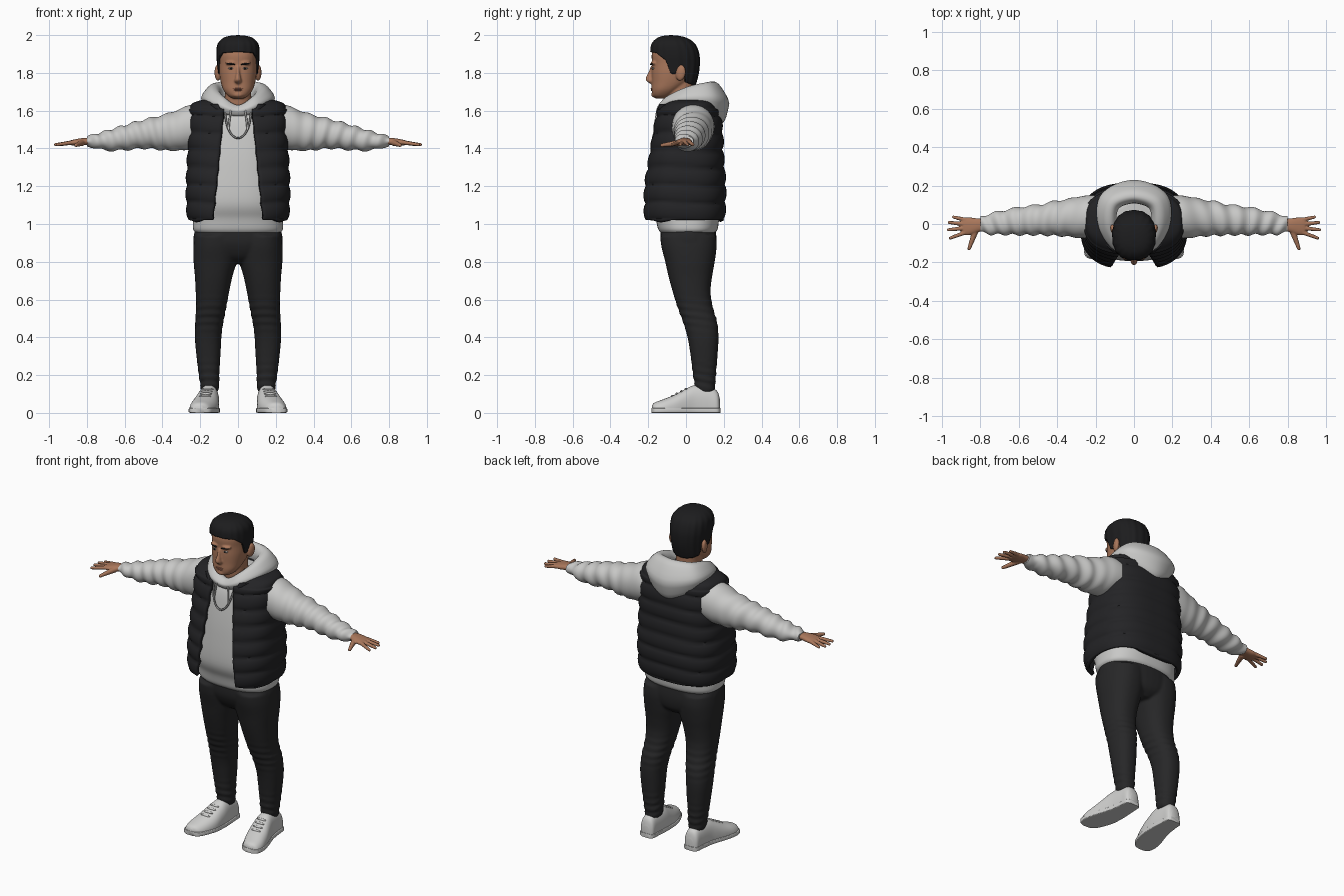
import bpy, bmesh
from math import sin, cos, pi, asin, copysign, radians
from mathutils import Vector, Matrix, Euler

if "Cube" in bpy.data.objects:
    bpy.data.objects.remove(bpy.data.objects["Cube"])


def material(name, r, g, b):
    m = bpy.data.materials.new(name)
    m.use_nodes = True
    m.diffuse_color = (r, g, b, 1)
    m.node_tree.nodes["Principled BSDF"].inputs["Base Color"].default_value = (r, g, b, 1)
    return m


SKIN = material("tan skin", .40, .185, .105)
LIPS = material("lip", .30, .12, .08)
HAIR = material("black hair", .012, .012, .013)
VEST = material("vest black", .017, .017, .019)
DENIM = material("trouser charcoal", .020, .020, .021)
FLEECE = material("light grey fleece", .58, .58, .57)
SHOE = material("off white leather", .62, .62, .61)
METAL = material("chain grey", .22, .22, .22)
EYE = material("eye white", .45, .40, .37)


def catmull(rows, p):
    i = min(int(p), len(rows) - 2)
    f = p - i
    quad = zip(rows[max(i - 1, 0)], rows[i], rows[i + 1], rows[min(i + 2, len(rows) - 1)])
    return [b + .5 * f * (c - a + f * (2 * a - 5 * b + 4 * c - d + f * (3 * (b - c) + d - a)))
            for a, b, c, d in quad]


def sym(rows):
    return [(z, -r, r, f, b) for z, r, f, b in rows]


def skin_grid(bm, grid, wrap):
    n = len(grid[0])
    for lo, hi in zip(grid, grid[1:]):
        for i in range(n if wrap else n - 1):
            k = (i + 1) % n
            bm.faces.new((lo[i], lo[k], hi[k], hi[i]))


def tube(bm, rows, axis="z", n=2.3, seg=40, steps=6, bump=None, gap=None, start=None, floor=None):
    """Loft rounded sections; a row is (position, low a, high a, low b, high b)."""
    total, grid = len(rows) - 1, []
    for j in range(total * steps + 1):
        f, ring = j / (total * steps), []
        for i in range(seg + 1 if gap else seg):
            ang = 2 * pi * i / seg
            if gap:
                t, _, r, _, _ = catmull(rows, f * total)
                d = asin(min(.95, (gap(t) / r) ** (n / 2)))
                ang = d - pi / 2 + (2 * pi - 2 * d) * i / seg
            s0 = start(sin(ang)) if start else 0
            t, a0, a1, b0, b1 = catmull(rows, s0 + (total - s0) * f)
            e = bump(t, ang) if bump else 0
            c, s = cos(ang), sin(ang)
            a = (a0 + a1) / 2 + ((a1 - a0) / 2 + e) * copysign(abs(c) ** (2 / n), c)
            b = (b0 + b1) / 2 + ((b1 - b0) / 2 + e) * copysign(abs(s) ** (2 / n), s)
            if floor is not None:
                b = max(b, floor)
            ring.append(bm.verts.new({"x": (t, a, b), "y": (a, t, b), "z": (a, b, t)}[axis]))
        grid.append(ring)
    skin_grid(bm, grid, not gap)
    if not gap and not start:
        bm.faces.new(grid[0])
        bm.faces.new(grid[-1])


def ball(bm, loc, size, rot=(0, 0, 0)):
    m = Matrix.LocRotScale(Vector(loc), Euler(rot), Vector(size))
    bmesh.ops.create_uvsphere(bm, u_segments=20, v_segments=12, radius=1, matrix=m)


def rod(bm, p, q, r0, r1):
    p, q = Vector(p), Vector(q)
    d = q - p
    m = Matrix.Translation((p + q) / 2) @ d.to_track_quat("Z", "Y").to_matrix().to_4x4()
    bmesh.ops.create_cone(bm, cap_ends=True, segments=14, radius1=r0, radius2=r1, depth=d.length, matrix=m)
    ball(bm, p, (r0,) * 3)
    ball(bm, q, (r1,) * 3)


def finish(bm, name, mat, mirror=False, voxel=0, thick=0, angle=60):
    bmesh.ops.remove_doubles(bm, verts=bm.verts, dist=.0002)
    if not thick:
        bmesh.ops.recalc_face_normals(bm, faces=bm.faces)
    me = bpy.data.meshes.new(name)
    bm.to_mesh(me)
    bm.free()
    ob = bpy.data.objects.new(name, me)
    bpy.context.collection.objects.link(ob)
    me.materials.append(mat)
    bpy.ops.object.select_all(action="DESELECT")
    ob.select_set(True)
    bpy.context.view_layer.objects.active = ob
    bpy.ops.object.shade_smooth_by_angle(angle=radians(angle))
    if mirror:
        ob.modifiers.new("mirror", "MIRROR").use_mirror_merge = False
    if thick:
        mod = ob.modifiers.new("thickness", "SOLIDIFY")
        mod.thickness, mod.offset = thick, -1
    if voxel:
        mod = ob.modifiers.new("blend", "REMESH")
        mod.mode, mod.voxel_size, mod.use_smooth_shade = "VOXEL", voxel, True
        mod = ob.modifiers.new("soften", "SMOOTH")
        mod.factor, mod.iterations = .5, 3


def cord(name, pts, r, mat):
    cu = bpy.data.curves.new(name, "CURVE")
    cu.dimensions, cu.bevel_depth, cu.bevel_resolution = "3D", r, 2
    sp = cu.splines.new("NURBS")
    sp.points.add(len(pts) - 1)
    for pt, co in zip(sp.points, pts):
        pt.co = (*co, 1)
    sp.use_endpoint_u = True
    cu.materials.append(mat)
    bpy.context.collection.objects.link(bpy.data.objects.new(name, cu))


# Trousers: mirrored legs blended with the hips
def leg_folds(z, a):
    low = max(0, 1 - abs(z - .18) / .12) + max(0, 1 - abs(z - .52) / .12)
    return .004 * low * sin(z * 150 + 2 * sin(a))


bm = bmesh.new()
tube(bm, [(.11, .105, .195, .055, .15), (.15, .10, .20, .045, .155), (.22, .098, .21, .035, .16),
          (.32, .092, .222, .022, .168), (.40, .088, .228, .008, .172), (.48, .078, .226, -.015, .165),
          (.56, .062, .222, -.045, .142), (.64, .047, .224, -.07, .13), (.72, .03, .228, -.092, .138),
          (.80, .008, .235, -.11, .152), (.88, 0, .236, -.13, .162), (.94, 0, .23, -.136, .158)], bump=leg_folds)
tube(bm, sym([(.79, .05, -.05, .11), (.83, .17, -.1, .15), (.9, .234, -.133, .163), (.98, .225, -.135, .155)]))
finish(bm, "trousers", DENIM, mirror=True, voxel=.008)

# Shoes: upper, sole and laces
last = [(.18, .125, .175, .07), (.165, .108, .195, .115), (.12, .105, .2, .14), (.05, .1, .21, .147),
        (0, .1, .225, .128), (-.06, .105, .245, .096), (-.12, .125, .257, .072),
        (-.165, .15, .25, .055), (-.18, .18, .225, .04)]
bm = bmesh.new()
tube(bm, [(y, a, b, -.045, h) for y, a, b, h in last], "y", 2.4, floor=.004)
finish(bm, "shoe_uppers", SHOE, mirror=True)
bm = bmesh.new()
tube(bm, [(y * 1.01, a - .004, b + .004, 0, .026) for y, a, b, h in last], "y", 8)
finish(bm, "shoe_soles", SHOE, mirror=True, angle=40)
bm = bmesh.new()
for k in range(4):
    ball(bm, (.162 + k * .004, -k * .024, .126 - k * .0125), (.032, .007, .007), (-.5, 0, 0))
finish(bm, "shoe_laces", SHOE, mirror=True)


# Hooded top: body, sleeves and hood
def sleeve_folds(x, a):
    return .0055 * min(1, max(0, (x - .25) * 6)) * sin(x * 75 + 2.2 * sin(a + x * 6))


bm = bmesh.new()
tube(bm, sym([(.955, .225, -.135, .155), (.975, .238, -.148, .168), (1.03, .238, -.162, .175),
              (1.12, .243, -.192, .18), (1.3, .238, -.183, .175), (1.45, .232, -.163, .17),
              (1.55, .215, -.14, .16), (1.62, .17, -.10, .14), (1.66, .12, -.07, .12)]),
     n=2.5, seg=64)
finish(bm, "hoodie_body", FLEECE)
bm = bmesh.new()
tube(bm, [(.18, -.06, .15, 1.42, 1.615), (.25, -.075, .148, 1.395, 1.63), (.35, -.065, .13, 1.388, 1.592),
          (.43, -.06, .115, 1.395, 1.57), (.5, -.057, .1, 1.4, 1.552), (.58, -.057, .09, 1.393, 1.53),
          (.66, -.055, .075, 1.388, 1.505), (.72, -.055, .062, 1.393, 1.487), (.75, -.053, .055, 1.402, 1.478),
          (.785, -.045, .04, 1.41, 1.467), (.8, -.042, .035, 1.414, 1.463)], "x", 2.1, steps=8,
     bump=sleeve_folds)
finish(bm, "sleeves", FLEECE, mirror=True)

keys = [(-.085, -.105, 1.63, .035, .045), (0, -.125, 1.60, .03, .03), (.085, -.105, 1.63, .035, .045),
        (.14, 0, 1.665, .045, .06), (.125, .12, 1.665, .055, .085), (0, .172, 1.64, .055, .115),
        (-.125, .12, 1.665, .055, .085)]
bm, grid = bmesh.new(), []
for i in range(64):
    k = i / 8
    side = 1 if k <= 4 else -1
    x, y, z, th, h = catmull(keys, 1 + (k if k <= 4 else 8 - k))
    x *= side
    out = Vector((x, y - .03, 0)).normalized()
    ring = []
    for j in range(28):
        v = 2 * pi * j / 28
        fold = 1 + .05 * sin(5 * v + 1)
        off = th * cos(v) * fold - .25 * h * max(0, sin(v))
        ring.append(bm.verts.new(Vector((x, y, z + h * sin(v))) + out * off))
    grid.append(ring)
skin_grid(bm, grid + grid[:1], True)
finish(bm, "hood", FLEECE)

# Drawstrings and chain
for s, side in ((1, "left"), (-1, "right")):
    cord(side + "_drawstring", [(s * .035, -.15, 1.61), (s * .045, -.16, 1.57), (s * .05, -.166, 1.5)],
         .005, FLEECE)
cord("neck_chain", [(-.07, -.125, 1.61), (-.066, -.155, 1.54), (-.045, -.17, 1.475), (0, -.178, 1.445),
                    (.045, -.17, 1.475), (.066, -.155, 1.54), (.07, -.125, 1.61)], .0055, METAL)


# Quilted vest, open at the front, with a standing collar
def quilt(z, a):
    return .014 * abs(sin(pi * (z - 1.02 + .006 * sin(3 * a)) / .092)) ** .5 if z < 1.61 else .007


bm = bmesh.new()
tube(bm, sym([(1.02, .257, -.222, .195), (1.12, .264, -.222, .2), (1.22, .264, -.215, .2),
              (1.35, .258, -.192, .19), (1.48, .252, -.168, .185), (1.57, .25, -.152, .175),
              (1.61, .248, -.138, .165), (1.64, .232, -.105, .15), (1.66, .17, -.07, .13),
              (1.675, .1, -.04, .11)]),
     n=2.7, seg=80, steps=9, bump=quilt, gap=lambda z: .13 - (z - 1.02) * .1)
finish(bm, "quilted_vest", VEST, thick=.022)
bm = bmesh.new()
tube(bm, sym([(1.56, .14, -.158, .12), (1.6, .165, -.172, .13), (1.635, .178, -.162, .13)]),
     seg=48, gap=lambda z: .078 + (z - 1.56) * .4)
finish(bm, "vest_collar", VEST, thick=.014)

# Hands: palm, fingers and thumb blended together
bm = bmesh.new()
tube(bm, [(.77, -.03, .025, 1.42, 1.455), (.82, -.045, .03, 1.418, 1.455), (.86, -.058, .034, 1.415, 1.449),
          (.89, -.055, .03, 1.418, 1.442)], "x")
for base, by, tip, ty in ((.875, .022, .94, .036), (.885, 0, .962, .008), (.885, -.022, .966, -.03),
                          (.88, -.045, .956, -.073)):
    rod(bm, (base, by, 1.431), (tip, ty, 1.42), .0115, .0085)
rod(bm, (.825, -.035, 1.43), (.858, -.128, 1.417), .017, .0095)
finish(bm, "hands", SKIN, mirror=True, voxel=.004)

# Head: skull, neck, nose, brow and ears blended together
bm = bmesh.new()
tube(bm, sym([(1.665, .03, -.16, -.10), (1.68, .055, -.177, -.07), (1.71, .078, -.182, -.03),
              (1.75, .091, -.181, .02), (1.80, .099, -.182, .05), (1.85, .1, -.18, .06),
              (1.9, .1, -.181, .055), (1.95, .09, -.162, .04), (1.98, .06, -.13, 0)]), n=2.3)
tube(bm, sym([(1.56, .085, -.09, .06), (1.62, .074, -.1, .05), (1.68, .07, -.105, .045), (1.76, .072, -.1, .045)]))
tube(bm, sym([(1.743, .012, -.19, -.15), (1.757, .02, -.21, -.15), (1.772, .016, -.214, -.15),
              (1.8, .011, -.2, -.15), (1.835, .01, -.187, -.15)]), seg=20)
for s in (1, -1):
    ball(bm, (s * .036, -.168, 1.852), (.032, .019, .011))
    ball(bm, (s * .108, -.028, 1.8), (.015, .027, .043), (-.15, 0, s * -.3))
ball(bm, (0, -.166, 1.685), (.03, .018, .016))
finish(bm, "head", SKIN, voxel=.005)

# Face details
bm = bmesh.new()
ball(bm, (.036, -.172, 1.824), (.016, .009, .0055))
finish(bm, "eyes", EYE, mirror=True)
bm = bmesh.new()
ball(bm, (.036, -.178, 1.824), (.006, .005, .0055))
ball(bm, (.038, -.183, 1.847), (.024, .006, .005), (0, -.1, .25))
finish(bm, "irises_and_brows", HAIR, mirror=True)
bm = bmesh.new()
ball(bm, (0, -.178, 1.716), (.026, .009, .004))
ball(bm, (0, -.177, 1.708), (.022, .009, .005))
finish(bm, "lips", LIPS)

# Hair cap whose lower edge follows the hairline (front to back, in profile rows)
LINE = [(-1, 4.2), (-.7, 4.1), (-.3, 3.3), (-.12, 1.9), (.1, 1.9), (.25, 2.8), (.45, 1), (1.01, .5)]


def hairline(s):
    for (a, p), (b, q) in zip(LINE, LINE[1:]):
        if s <= b:
            return p + (q - p) * (s - a) / (b - a)


bm = bmesh.new()
tube(bm, sym([(1.72, .085, -.15, .045), (1.75, .098, -.175, .055), (1.8, .104, -.188, .067),
              (1.85, .11, -.19, .072), (1.9, .114, -.19, .069), (1.95, .108, -.184, .05),
              (1.98, .085, -.16, .015), (1.995, .05, -.125, -.03), (2.0, 0, -.08, -.08)]),
     seg=96, steps=4, start=hairline, bump=lambda z, a: .0015 * sin(a * 17) * min(1, (2 - z) * 20))
finish(bm, "hair", HAIR, thick=.014)
